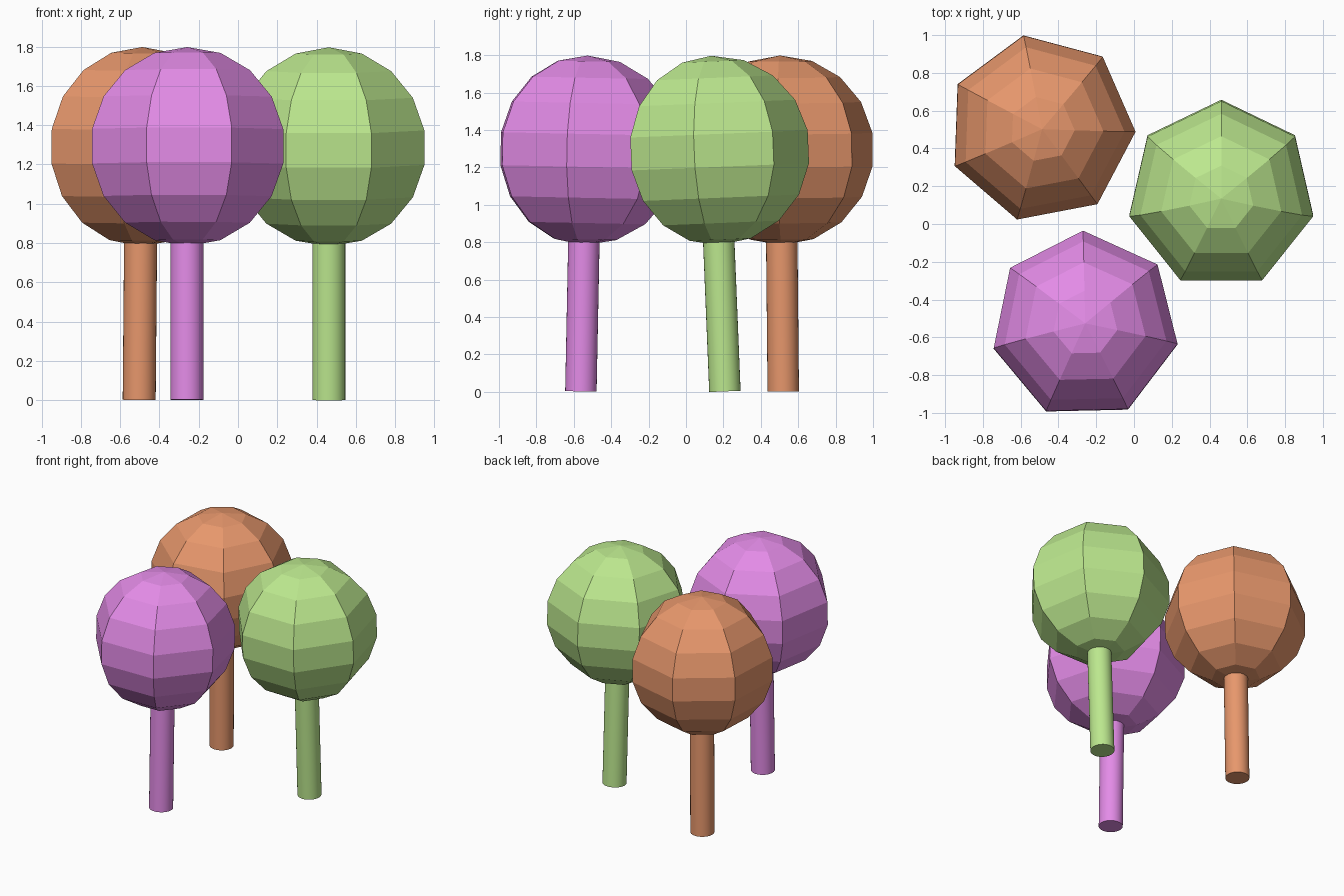
import bpy
from math import radians, atan
from mathutils import Matrix, Vector

if "Cube" in bpy.data.objects:
    bpy.data.objects.remove(bpy.data.objects["Cube"])

R_BALL, Z_BALL = 0.507, 1.289
R_TRUNK, H_TRUNK = 0.084, 0.9


def material(name, color):
    mat = bpy.data.materials.new(name)
    mat.diffuse_color = (*color, 1)
    mat.use_nodes = True
    mat.node_tree.nodes["Principled BSDF"].inputs["Base Color"].default_value = mat.diffuse_color
    return mat


def tree(name, base, lean, turn, color):
    """Ball-crowned tree: base = (x, y), lean = drift in x and y per unit height."""
    mat = material(name + "_paint", color)
    tilt = (Matrix.Translation((*base, 0.002))
            @ Matrix.Rotation(atan(lean[0]), 4, 'Y')
            @ Matrix.Rotation(-atan(lean[1]), 4, 'X'))

    # Round trunk, reaching a little way into the crown
    bpy.ops.mesh.primitive_cylinder_add(vertices=32, radius=R_TRUNK, depth=H_TRUNK)
    trunk = bpy.context.object
    trunk.name = name + "_trunk"
    trunk.matrix_world = tilt @ Matrix.Translation((0, 0, H_TRUNK / 2))
    bpy.ops.object.shade_smooth_by_angle(angle=radians(30))

    # Seven-sided faceted crown, one corner turned to the given heading
    bpy.ops.mesh.primitive_uv_sphere_add(segments=7, ring_count=9, radius=R_BALL)
    crown = bpy.context.object
    crown.name = name + "_crown"
    corner = max(crown.data.vertices, key=lambda v: round(v.co.x, 4)).co
    start = Vector((1, 0)).angle_signed(Vector((corner.x, corner.y)))
    crown.matrix_world = (tilt @ Matrix.Translation((0, 0, Z_BALL))
                          @ Matrix.Rotation(radians(turn) + start, 4, 'Z'))

    for part in (trunk, crown):
        part.data.materials.append(mat)


# The three trees
tree("orange_tree", (-0.503, 0.52), (0.009, -0.01), 100.8, (0.80, 0.31, 0.15))
tree("purple_tree", (-0.26, -0.562), (0.001, 0.02), 91.3, (0.77, 0.26, 0.80))
tree("green_tree", (0.462, 0.208), (0.0, -0.041), 90, (0.50, 0.80, 0.27))
